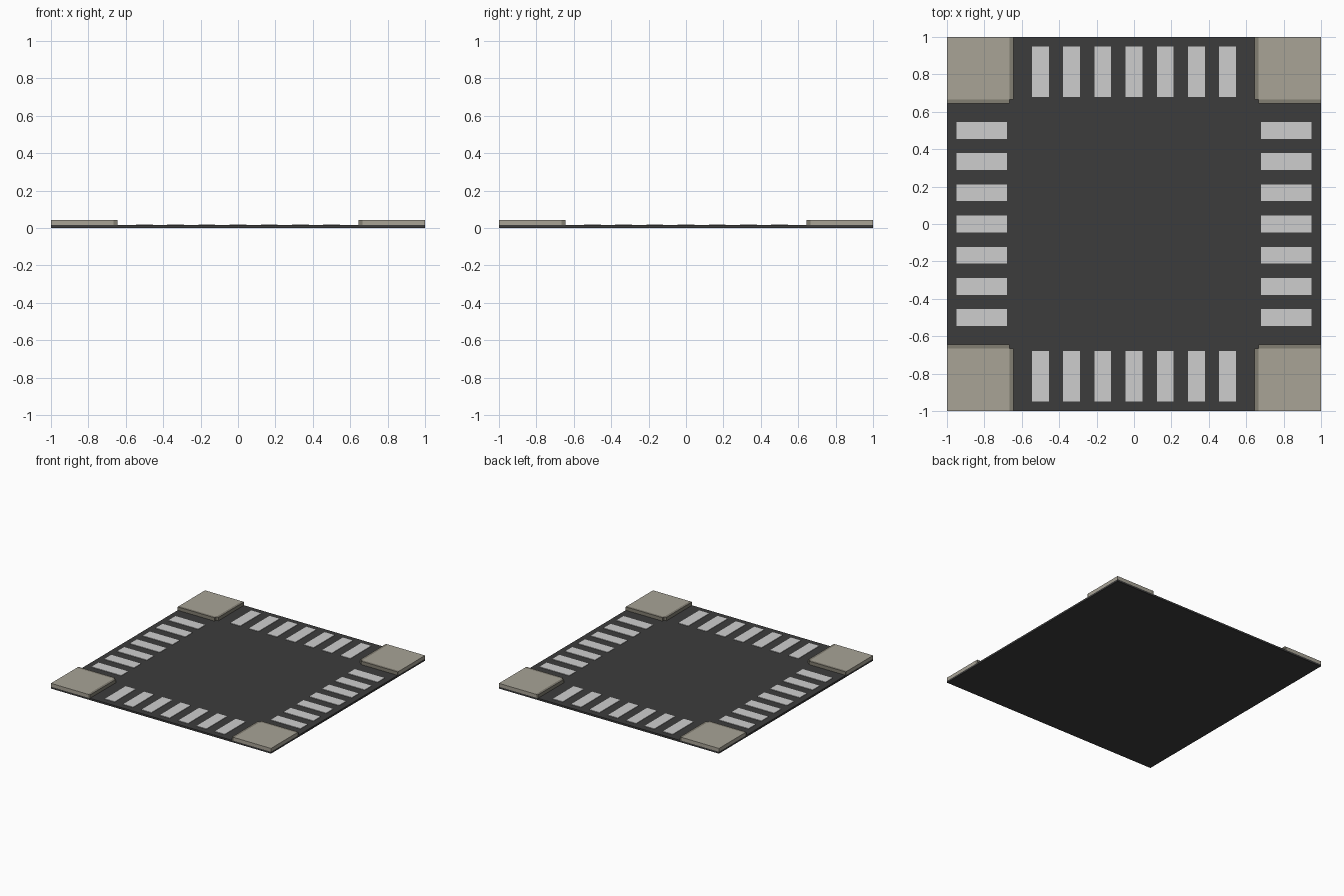
import bpy

cube = bpy.data.objects.get("Cube")
if cube:
    bpy.data.objects.remove(cube, do_unlink=True)


def linear(v):
    return ((v / 255 + 0.055) / 1.055) ** 2.4


def make_material(name, rgb):
    m = bpy.data.materials.new(name)
    m.use_nodes = True
    col = tuple(linear(c) for c in rgb) + (1.0,)
    m.diffuse_color = col
    m.node_tree.nodes["Principled BSDF"].inputs["Base Color"].default_value = col
    return m


asphalt = make_material("asphalt", (60, 60, 60))
paint = make_material("white paint", (206, 206, 206))
paving = make_material("paving", (168, 163, 150))
kerbstone = make_material("kerbstone", (130, 126, 114))


def box(name, mat, xs, ys, zs):
    """Axis-aligned box between the given pairs of limits."""
    bpy.ops.mesh.primitive_cube_add(size=1)
    ob = bpy.context.object
    ob.name = name
    for i, (a, b) in enumerate((xs, ys, zs)):
        ob.location[i] = (a + b) / 2
        ob.scale[i] = abs(b - a)
    bpy.ops.object.transform_apply(location=True, scale=True)
    ob.data.materials.append(mat)
    return ob


ROAD, TOP = 0.015, 0.043
INNER, OUTER = 0.645, 0.665

# Road slab
box("road", asphalt, (-1, 1), (-1, 1), (0, ROAD))

# Corner pavements with a kerb along each inner edge
for sx, side in ((-1, "right"), (1, "left")):
    for sy, end in ((-1, "front"), (1, "back")):
        label = f"{end}_{side}"
        x_slab, y_slab = (sx * OUTER, sx), (sy * OUTER, sy)
        z = (ROAD, TOP)
        box(f"pavement_{label}", paving, x_slab, y_slab, z)
        box(f"side_kerb_{label}", kerbstone, (sx * INNER, sx * OUTER), y_slab, z)
        box(f"end_kerb_{label}", kerbstone, x_slab, (sy * INNER, sy * OUTER), z)

# Crossing stripes on all four arms
for s in (-1, 1):
    reach = (s * 0.68, s * 0.95)
    for i in range(-3, 4):
        width = (i / 6 - 0.045, i / 6 + 0.045)
        z = (ROAD, ROAD + 0.004)
        box("crossing_stripe_end", paint, width, reach, z)
        box("crossing_stripe_side", paint, reach, width, z)
